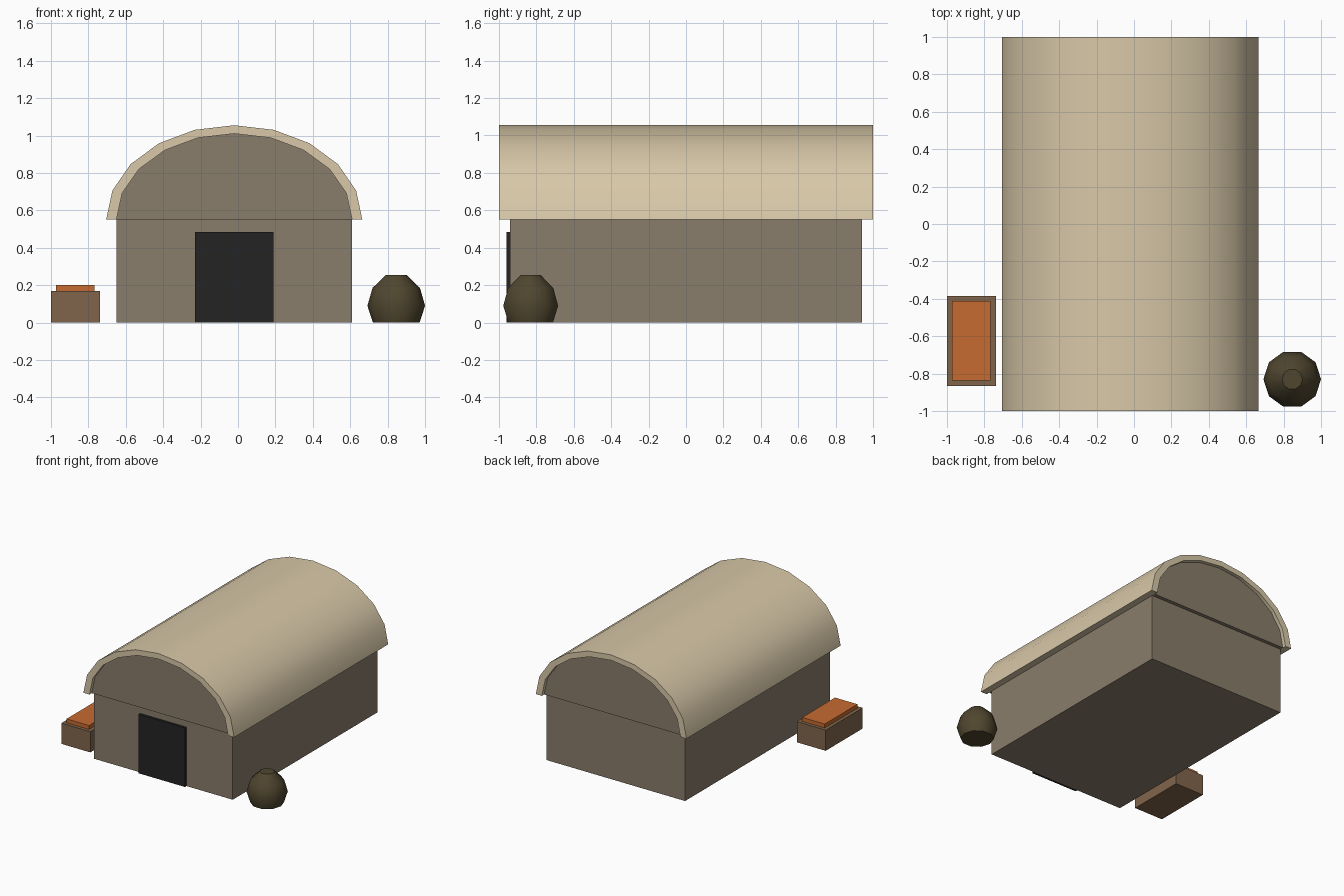
import bpy, bmesh
from math import sin, cos, pi, radians

cube = bpy.data.objects.get("Cube")
if cube:
    bpy.data.objects.remove(cube, do_unlink=True)


def material(name, rgb):
    # 0-255 display colour to linear
    lin = [((c / 255 + 0.055) / 1.055) ** 2.4 for c in rgb] + [1.0]
    m = bpy.data.materials.new(name)
    m.use_nodes = True
    m.diffuse_color = lin
    bsdf = next(n for n in m.node_tree.nodes if n.type == 'BSDF_PRINCIPLED')
    bsdf.inputs["Base Color"].default_value = lin
    return m


wall_mat = material("wall taupe", (138, 125, 107))
roof_mat = material("roof sand", (216, 200, 168))
door_mat = material("door charcoal", (36, 36, 36))
crate_mat = material("crate brown", (129, 101, 75))
lid_mat = material("lid orange", (198, 107, 48))
bush_mat = material("bush olive", (80, 70, 47))


def finish(name, bm, mat, smooth=None):
    bmesh.ops.recalc_face_normals(bm, faces=bm.faces)
    me = bpy.data.meshes.new(name)
    bm.to_mesh(me)
    bm.free()
    me.materials.append(mat)
    ob = bpy.data.objects.new(name, me)
    bpy.context.collection.objects.link(ob)
    if smooth:
        bpy.ops.object.select_all(action='DESELECT')
        ob.select_set(True)
        bpy.context.view_layer.objects.active = ob
        bpy.ops.object.shade_smooth_by_angle(angle=radians(smooth))
    return ob


def box(name, x, y, z, mat):
    bm = bmesh.new()
    bmesh.ops.create_cube(bm, size=1)
    for v in bm.verts:
        v.co = [lo + (c + 0.5) * (hi - lo) for c, (lo, hi) in zip(v.co, (x, y, z))]
    return finish(name, bm, mat)


def extrude_profile(name, profile, half_length, mat, smooth=None):
    # x-z outline pulled along y
    bm = bmesh.new()
    face = bm.faces.new([bm.verts.new((x, -half_length, z)) for x, z in profile])
    out = bmesh.ops.extrude_face_region(bm, geom=[face])
    verts = [g for g in out["geom"] if isinstance(g, bmesh.types.BMVert)]
    bmesh.ops.translate(bm, verts=verts, vec=(0, 2 * half_length, 0))
    return finish(name, bm, mat, smooth)


CENTRE, EAVE, STEPS = -0.02, 0.55, 10


def arch(rx, rz):
    return [(CENTRE + rx * cos(pi * i / STEPS), EAVE + rz * sin(pi * i / STEPS))
            for i in range(STEPS + 1)]


# Hall with arched roof shell and gable filling
box("walls", (-0.65, 0.61), (-0.94, 0.94), (0, EAVE), wall_mat)
extrude_profile("gable", arch(0.63, 0.46), 0.97, wall_mat)
extrude_profile("roof", arch(0.685, 0.505) + arch(0.63, 0.46)[::-1], 1.0, roof_mat, 30)
box("door", (-0.23, 0.19), (-0.96, -0.93), (0, 0.485), door_mat)

# Crate beside the hall
box("crate", (-1.0, -0.737), (-0.865, -0.385), (0, 0.17), crate_mat)
box("crate_lid", (-0.972, -0.767), (-0.838, -0.412), (0.165, 0.202), lid_mat)

# Round bush: rings joined into a ten-sided ball, flat at both ends
bm = bmesh.new()
rings = []
for r, z in [(0.125, 0), (0.154, 0.09), (0.127, 0.185), (0.055, 0.255)]:
    rings.append([bm.verts.new((0.846 + r * cos(a * pi / 5), -0.83 + r * sin(a * pi / 5), z))
                  for a in range(10)])
for low, high in zip(rings, rings[1:]):
    for i in range(10):
        j = (i + 1) % 10
        bm.faces.new((low[i], low[j], high[j], high[i]))
bm.faces.new(rings[0])
bm.faces.new(rings[-1])
finish("bush", bm, bush_mat, 40)
